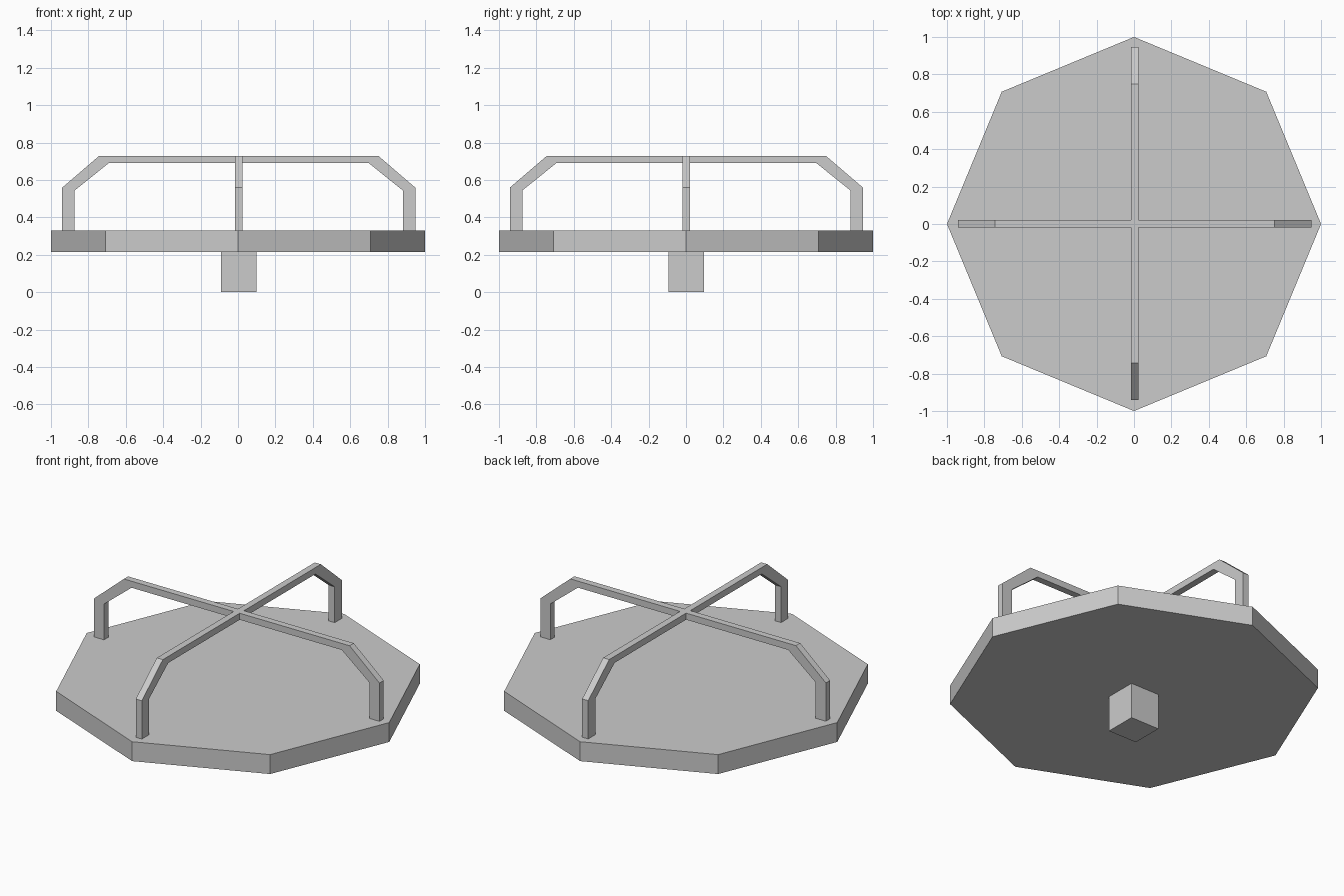
import bpy, bmesh
from math import pi
from mathutils import Matrix, Vector

if "Cube" in bpy.data.objects:
    bpy.data.objects.remove(bpy.data.objects["Cube"])

DECK_LOW, DECK_TOP = 0.214, 0.33
CENTRE = Vector((0.004, 0.002, 0))  # rails and post sit slightly off the deck centre


def finish(name, bm, location=(0, 0, 0)):
    bmesh.ops.remove_doubles(bm, verts=bm.verts, dist=0.0005)
    bmesh.ops.recalc_face_normals(bm, faces=bm.faces)
    mesh = bpy.data.meshes.new(name)
    bm.to_mesh(mesh)
    bm.free()
    obj = bpy.data.objects.new(name, mesh)
    obj.location = location
    bpy.context.collection.objects.link(obj)
    return obj


# Octagonal deck with corners on the axes
bm = bmesh.new()
bmesh.ops.create_cone(bm, cap_ends=True, segments=8, radius1=1, radius2=1,
                      depth=DECK_TOP - DECK_LOW,
                      matrix=Matrix.Translation((0, 0, (DECK_TOP + DECK_LOW) / 2)))
finish("deck", bm)

# Square pivot post
bm = bmesh.new()
bmesh.ops.create_cube(bm, size=1, matrix=Matrix.Translation((0, 0, DECK_LOW / 2))
                      @ Matrix.Diagonal((0.19, 0.19, DECK_LOW, 1)))
finish("pivot_post", bm, CENTRE)

# Crossed handrails: four bent arms meeting in a shared square centre
HALF, RAIL_TOP, RAIL_LOW = 0.02, 0.729, 0.69
outer = [(HALF, RAIL_TOP), (0.746, RAIL_TOP), (0.944, 0.559), (0.944, DECK_TOP)]
inner = [(HALF, RAIL_LOW), (0.695, RAIL_LOW), (0.877, 0.544), (0.877, DECK_TOP)]
bm = bmesh.new()
for k in range(4):
    turn = Matrix.Rotation(k * pi / 2, 3, 'Z')
    rings = []
    for (xo, zo), (xi, zi) in zip(outer, inner):
        corners = [(xo, -HALF, zo), (xo, HALF, zo), (xi, HALF, zi), (xi, -HALF, zi)]
        rings.append([bm.verts.new(turn @ Vector(c)) for c in corners])
    for a, b in zip(rings, rings[1:]):
        for i in range(4):
            j = (i + 1) % 4
            bm.faces.new((a[i], a[j], b[j], b[i]))
    bm.faces.new(rings[-1])
for z in (RAIL_TOP, RAIL_LOW):
    square = [(-HALF, -HALF), (HALF, -HALF), (HALF, HALF), (-HALF, HALF)]
    bm.faces.new([bm.verts.new((x, y, z)) for x, y in square])
finish("handrails", bm, CENTRE)
